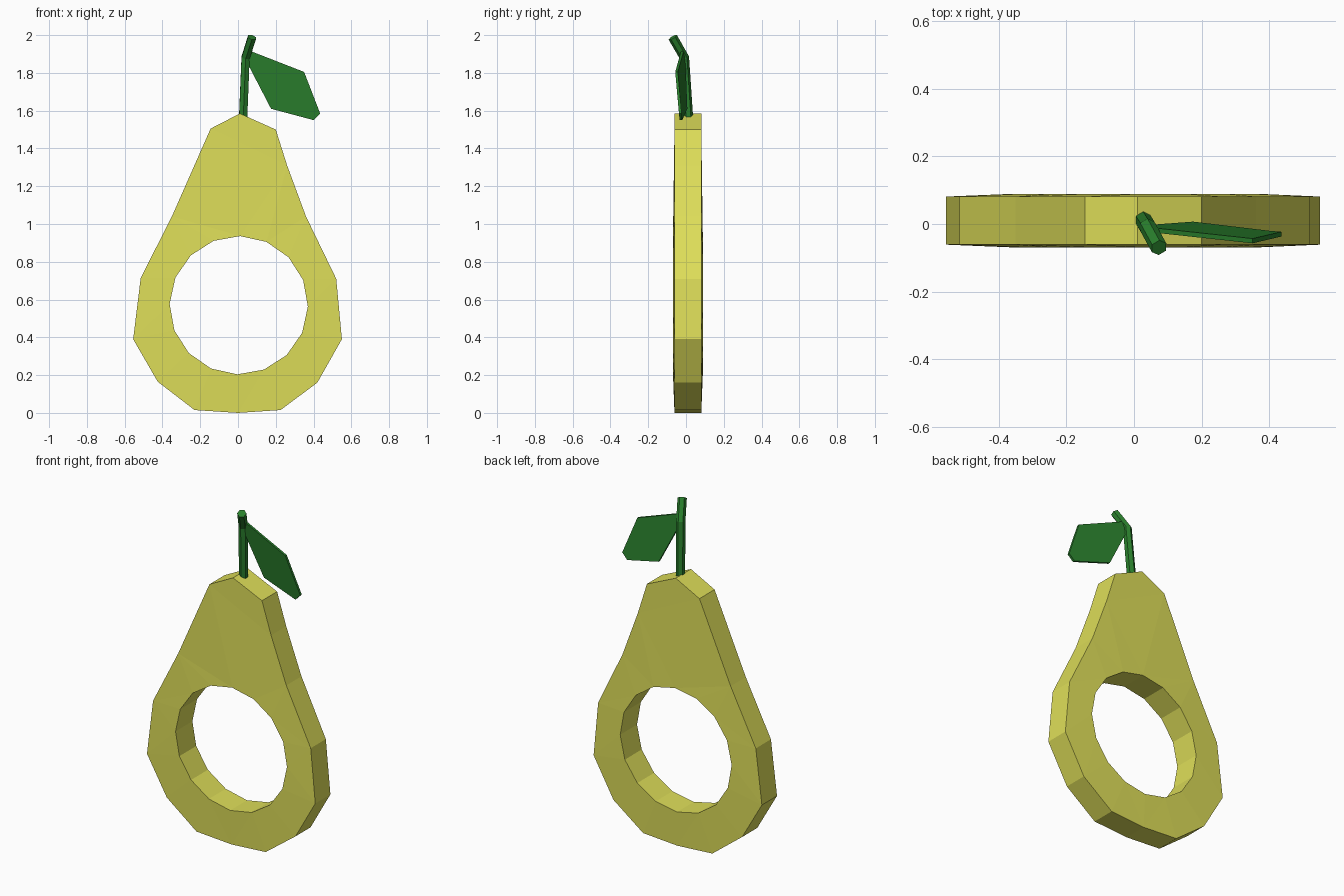
import bpy
import bmesh
import math

if "Cube" in bpy.data.objects:
    bpy.data.objects.remove(bpy.data.objects["Cube"])


def make_material(name, colour):
    mat = bpy.data.materials.new(name)
    mat.use_nodes = True
    mat.diffuse_color = colour
    mat.node_tree.nodes["Principled BSDF"].inputs["Base Color"].default_value = colour
    return mat


def add_object(name, bm, mat):
    bmesh.ops.recalc_face_normals(bm, faces=bm.faces)
    mesh = bpy.data.meshes.new(name)
    bm.to_mesh(mesh)
    bm.free()
    mesh.materials.append(mat)
    obj = bpy.data.objects.new(name, mesh)
    bpy.context.collection.objects.link(obj)
    return obj


def add_loop(bm, points):
    verts = [bm.verts.new((x, 0, z)) for x, z in points]
    return [bm.edges.new((v, verts[i - 1])) for i, v in enumerate(verts)]


yellow = make_material("pear yellow", (0.73, 0.73, 0.10, 1))
green = make_material("leaf green", (0.023, 0.216, 0.026, 1))

# Pear slice: faceted outline with a round core hole, thicker around the hole
outline = [(0.01, 1.585), (0.20, 1.50), (0.26, 1.31), (0.36, 1.04), (0.52, 0.71),
           (0.55, 0.39), (0.42, 0.16), (0.225, 0.015), (0, 0), (-0.23, 0.015),
           (-0.425, 0.165), (-0.555, 0.39), (-0.515, 0.715), (-0.35, 1.04),
           (-0.145, 1.505)]
HOLE_X, HOLE_Z, HOLE_R, SIDES = 0.004, 0.57, 0.366, 16
angles = [math.tau * i / SIDES - 0.02 for i in range(SIDES)]
hole = [(HOLE_X + HOLE_R * math.cos(a), HOLE_Z + HOLE_R * math.sin(a)) for a in angles]

bm = bmesh.new()
edges = add_loop(bm, outline) + add_loop(bm, hole)
bmesh.ops.triangle_fill(bm, use_beauty=True, edges=edges, normal=(0, -1, 0))
front = list(bm.verts)
extruded = bmesh.ops.extrude_face_region(bm, geom=bm.faces[:], use_keep_orig=True)
back = [g for g in extruded["geom"] if isinstance(g, bmesh.types.BMVert)]
for verts, side in ((front, -1), (back, 1)):
    for v in verts:
        on_hole = math.hypot(v.co.x - HOLE_X, v.co.z - HOLE_Z) < HOLE_R + 0.01
        v.co.y = 0.01 + side * (0.079 if on_hole else 0.071)
add_object("pear_slice", bm, yellow)

# Stem: bent six-sided rod
curve = bpy.data.curves.new("stem", "CURVE")
curve.dimensions = "3D"
curve.bevel_depth = 0.025
curve.bevel_resolution = 1
curve.use_fill_caps = True
path = [(0.027, 0.013, 1.56), (0.04, -0.008, 1.88), (0.074, -0.07, 1.988)]
spline = curve.splines.new("POLY")
spline.points.add(len(path) - 1)
for point, co in zip(spline.points, path):
    point.co = (*co, 1)
spline.use_smooth = False
curve.materials.append(green)
stem = bpy.data.objects.new("stem", curve)
bpy.context.collection.objects.link(stem)

# Leaf: thin tilted plate
leaf_outline = [(0.055, -0.018, 1.92), (0.35, -0.05, 1.805), (0.435, -0.03, 1.585),
                (0.40, -0.027, 1.55), (0.175, 0, 1.61), (0.04, -0.01, 1.87)]
bm = bmesh.new()
plate = bm.faces.new([bm.verts.new(co) for co in leaf_outline])
extruded = bmesh.ops.extrude_face_region(bm, geom=[plate], use_keep_orig=True)
moved = [g for g in extruded["geom"] if isinstance(g, bmesh.types.BMVert)]
bmesh.ops.translate(bm, verts=moved, vec=(0, 0.014, 0))
bmesh.ops.translate(bm, verts=bm.verts, vec=(0, -0.007, 0))
add_object("leaf", bm, green)
